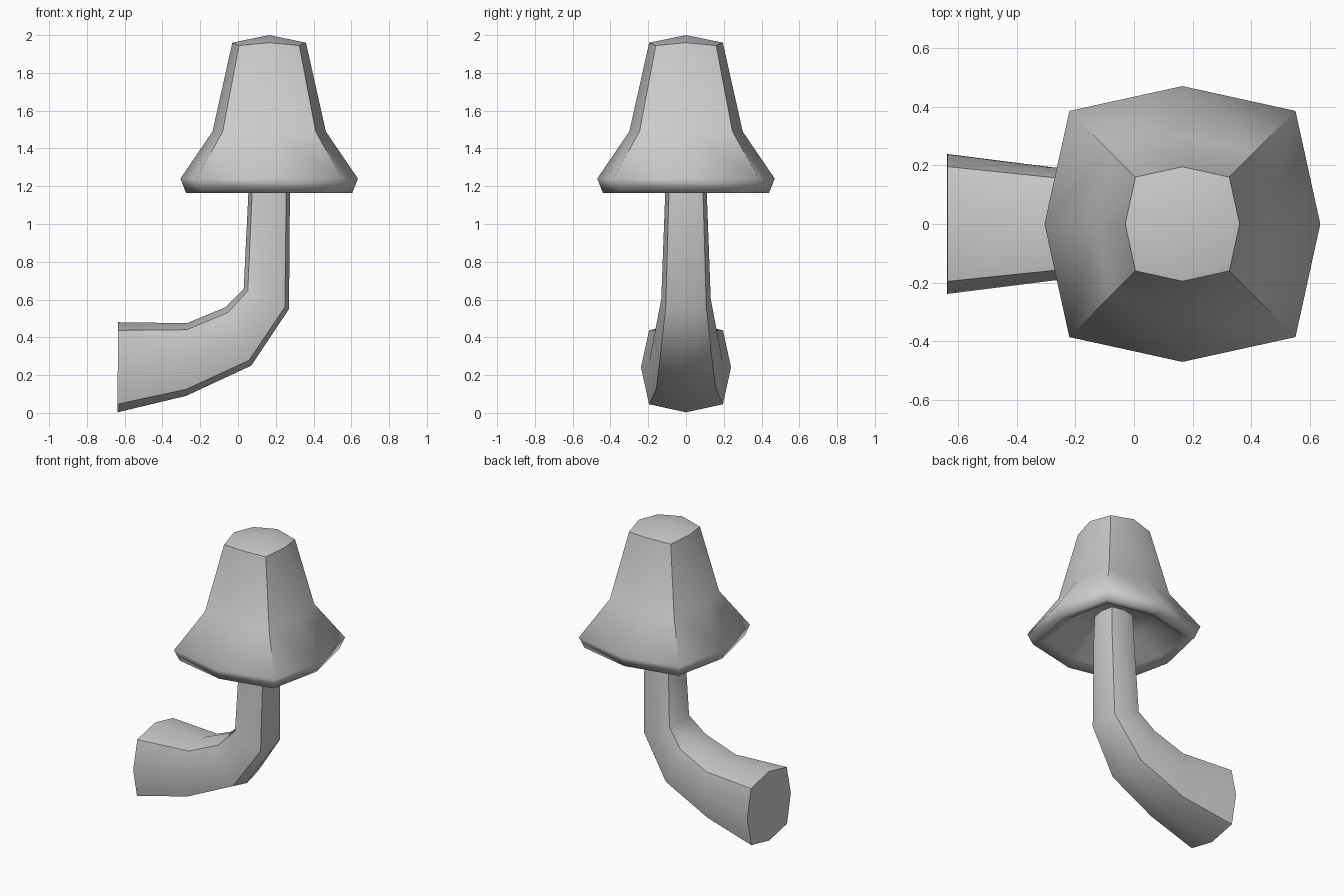
import bpy, bmesh
from mathutils import Vector

if "Cube" in bpy.data.objects:
    bpy.data.objects.remove(bpy.data.objects["Cube"])

# Rounded-square cross-section: odd entries are the sharp corners
K = 0.82
SECTION = [(1, 0), (K, K), (0, 1), (-K, K), (-1, 0), (-K, -K), (0, -1), (K, -K)]


def loft(name, rings, start=None, end=None, soft=(), sharp_rings=()):
    """Join eight-point rings; close each end with a centre point or a flat face."""
    bm = bmesh.new()
    loops = [[bm.verts.new(p) for p in ring] for ring in rings]
    for a, b in zip(loops, loops[1:]):
        for i in range(8):
            j = (i + 1) % 8
            bm.faces.new((a[i], a[j], b[j], b[i]))
    for loop, tip in ((loops[0], start), (loops[-1], end)):
        if tip is None:
            bm.faces.new(loop)
        else:
            v = bm.verts.new(tip)
            for i in range(8):
                bm.faces.new((loop[i], loop[(i + 1) % 8], v))
    bmesh.ops.recalc_face_normals(bm, faces=bm.faces)
    for f in bm.faces:
        f.smooth = True
    # Creases along the four corners and around chosen rings
    for n, (a, b) in enumerate(zip(loops, loops[1:])):
        if n not in soft:
            for i in (1, 3, 5, 7):
                bm.edges.get((a[i], b[i])).smooth = False
    for n in sharp_rings:
        for i in range(8):
            bm.edges.get((loops[n][i], loops[n][(i + 1) % 8])).smooth = False
    mesh = bpy.data.meshes.new(name)
    bm.to_mesh(mesh)
    bm.free()
    ob = bpy.data.objects.new(name, mesh)
    bpy.context.collection.objects.link(ob)
    return ob


# Bent stem: each ring is given by its inner and outer points in the xz plane
stem_profile = [((-0.635, 0.48), (-0.638, 0.003)),
                ((-0.27, 0.475), (-0.275, 0.09)),
                ((-0.065, 0.56), (0.07, 0.25)),
                ((0.03, 0.655), (0.27, 0.55)),
                ((0.055, 1.165), (0.275, 1.165)),
                ((0.065, 1.37), (0.27, 1.37))]
stem_rings = []
for (x0, z0), (x1, z1) in stem_profile:
    top, bottom = Vector((x0, 0, z0)), Vector((x1, 0, z1))
    mid, up = (top + bottom) / 2, (top - bottom) / 2
    side = Vector((0, up.length, 0))
    stem_rings.append([mid + up * u + side * v for u, v in SECTION])
loft("bent_stem", stem_rings, sharp_rings=(0, 5))

# Flared cap with a hollow underside: (radius, side z, corner z)
CX = 0.165
cap_profile = [(0.195, 1.96, 1.945), (0.30, 1.49, 1.49), (0.47, 1.24, 1.24),
               (0.44, 1.165, 1.165), (0.37, 1.19, 1.19), (0.22, 1.32, 1.32)]
cap_rings = [[(CX + r * u, r * v, zc if i % 2 else zs)
              for i, (u, v) in enumerate(SECTION)] for r, zs, zc in cap_profile]
loft("mushroom_cap", cap_rings, start=(CX, 0, 2.0), end=(CX, 0, 1.36),
     soft=(2, 3, 4), sharp_rings=(0,))
